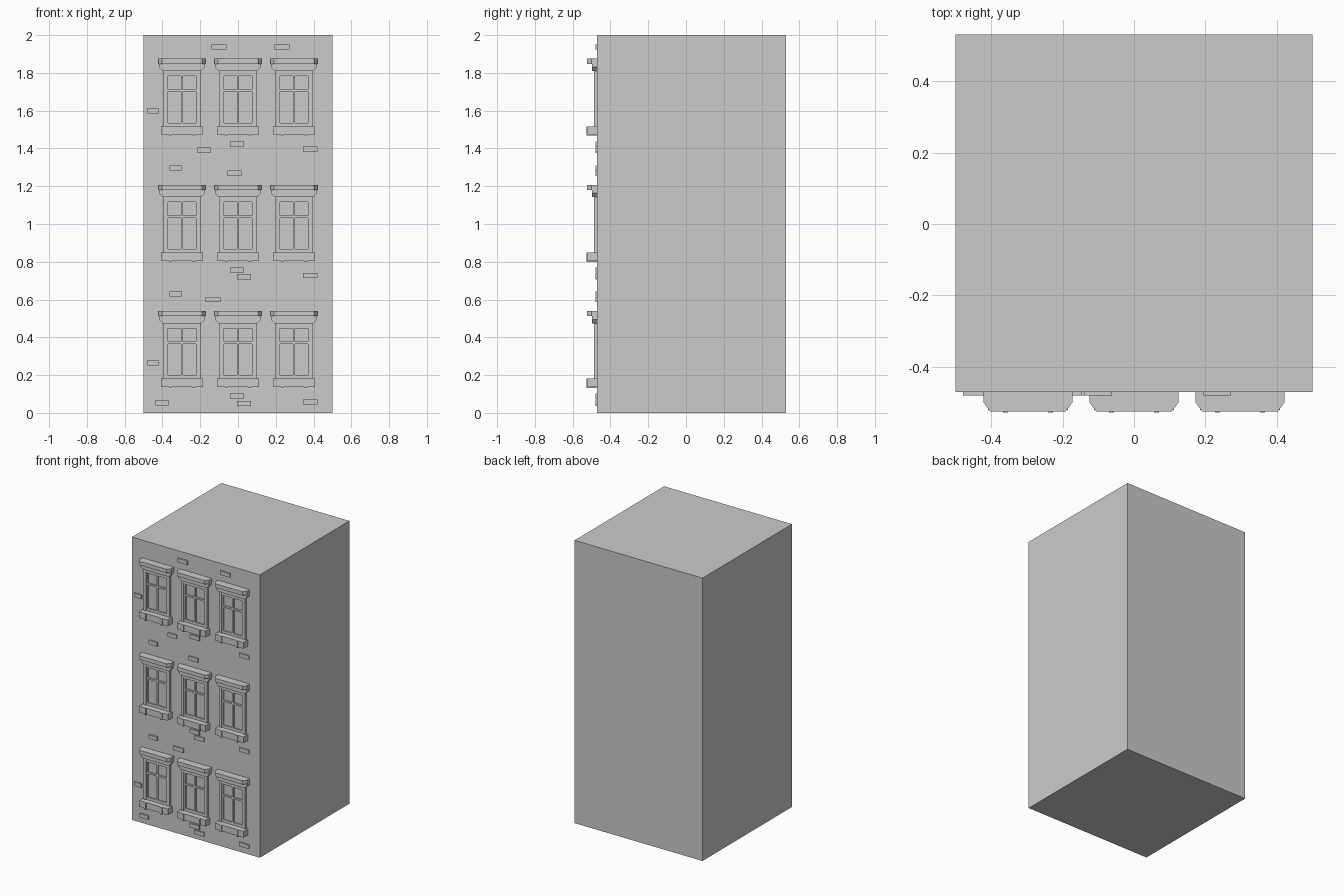
import bpy, bmesh

if "Cube" in bpy.data.objects:
    bpy.data.objects.remove(bpy.data.objects["Cube"])

WALL = -0.47          # y of the front wall
DX, DZ = 0.2965, 0.668  # window spacing


def add_box(bm, x0, x1, y0, y1, z0, z1):
    ret = bmesh.ops.create_cube(bm, size=1)
    for v in ret["verts"]:
        v.co = ((x0 + x1) / 2 + v.co.x * (x1 - x0),
                (y0 + y1) / 2 + v.co.y * (y1 - y0),
                (z0 + z1) / 2 + v.co.z * (z1 - z0))


def add_loft(bm, rings):
    """Skin a stack of point rings and cap both ends."""
    loops = [[bm.verts.new(p) for p in r] for r in rings]
    n = len(loops[0])
    for a, b in zip(loops, loops[1:]):
        for i in range(n):
            j = (i + 1) % n
            bm.faces.new((a[i], a[j], b[j], b[i]))
    bm.faces.new(loops[0][::-1])
    bm.faces.new(loops[-1])


def finish(bm, name, grid=False):
    bmesh.ops.recalc_face_normals(bm, faces=bm.faces[:])
    me = bpy.data.meshes.new(name)
    bm.to_mesh(me)
    bm.free()
    ob = bpy.data.objects.new(name, me)
    bpy.context.collection.objects.link(ob)
    if grid:  # repeat the part over three columns and three floors
        for offset in ((DX, 0, 0), (0, 0, DZ)):
            m = ob.modifiers.new("repeat", "ARRAY")
            m.count = 3
            m.use_relative_offset = False
            m.use_constant_offset = True
            m.constant_offset_displace = offset
        ob.location.x = -DX
    return ob


def plan(z, w, yf, cham_x, cham_y):
    """Cornice footprint with cut front corners."""
    return [(-w, WALL, z), (-w, yf + cham_y, z), (-w + cham_x, yf, z),
            (w - cham_x, yf, z), (w, yf + cham_y, z), (w, WALL, z)]


# building block
bm = bmesh.new()
add_box(bm, -0.5, 0.5, WALL, 0.53, 0, 2)
finish(bm, "building_block")

# window cornice: cap slab with cut corners over a tapering band
bm = bmesh.new()
add_loft(bm, [plan(0.512, 0.124, -0.524, 0.018, 0.024),
              plan(0.539, 0.124, -0.524, 0.018, 0.024)])
x0 = [(-0.103, 0.474), (0.103, 0.474), (0.122, 0.495), (0.122, 0.512),
      (-0.122, 0.512), (-0.122, 0.495)]
add_loft(bm, [[(x, y, z) for x, z in x0] for y in (WALL, -0.497)])
finish(bm, "window_cornice", True)

# outer casing around the opening
bm = bmesh.new()
for s in (-1, 1):
    a, b = sorted((s * 0.084, s * 0.1))
    add_box(bm, a, b, -0.487, WALL, 0.18, 0.474)
add_box(bm, -0.084, 0.084, -0.487, WALL, 0.458, 0.474)
finish(bm, "window_casing", True)

# sash bars
bm = bmesh.new()
for s in (-1, 1):
    a, b = sorted((s * 0.073, s * 0.084))
    add_box(bm, a, b, -0.481, WALL, 0.18, 0.458)
add_box(bm, -0.006, 0.006, -0.481, WALL, 0.20, 0.448)
for z0, z1 in ((0.18, 0.20), (0.365, 0.377), (0.448, 0.458)):
    add_box(bm, -0.073, 0.073, -0.481, WALL, z0, z1)
finish(bm, "window_sash", True)

# glass
bm = bmesh.new()
add_box(bm, -0.073, 0.073, -0.473, WALL, 0.20, 0.448)
finish(bm, "window_glass", True)

# sill
bm = bmesh.new()
add_box(bm, -0.112, 0.112, -0.521, WALL, 0.137, 0.181)
finish(bm, "window_sill", True)

# small brackets on the sill
bm = bmesh.new()
for x in (-0.063, 0.063):
    add_box(bm, x - 0.007, x + 0.007, -0.528, WALL, 0.132, 0.181)
finish(bm, "sill_brackets", True)

# scattered raised bricks: x, z, width
bricks = [(-0.10, 1.937, .078), (0.233, 1.937, .078), (-0.45, 1.60, .057),
          (-0.18, 1.39, .067), (-0.005, 1.424, .075), (0.382, 1.395, .078),
          (-0.33, 1.297, .067), (-0.018, 1.268, .075), (-0.005, .756, .075),
          (0.031, .719, .075), (0.382, .727, .078), (-0.33, .629, .067),
          (-0.132, .60, .078), (-0.45, .265, .057), (-0.402, .053, .067),
          (-0.005, .088, .075), (0.031, .05, .075), (0.382, .058, .078)]
bm = bmesh.new()
for x, z, w in bricks:
    add_box(bm, x - w / 2, x + w / 2, -0.48, WALL, z - 0.014, z + 0.014)
finish(bm, "raised_bricks")
